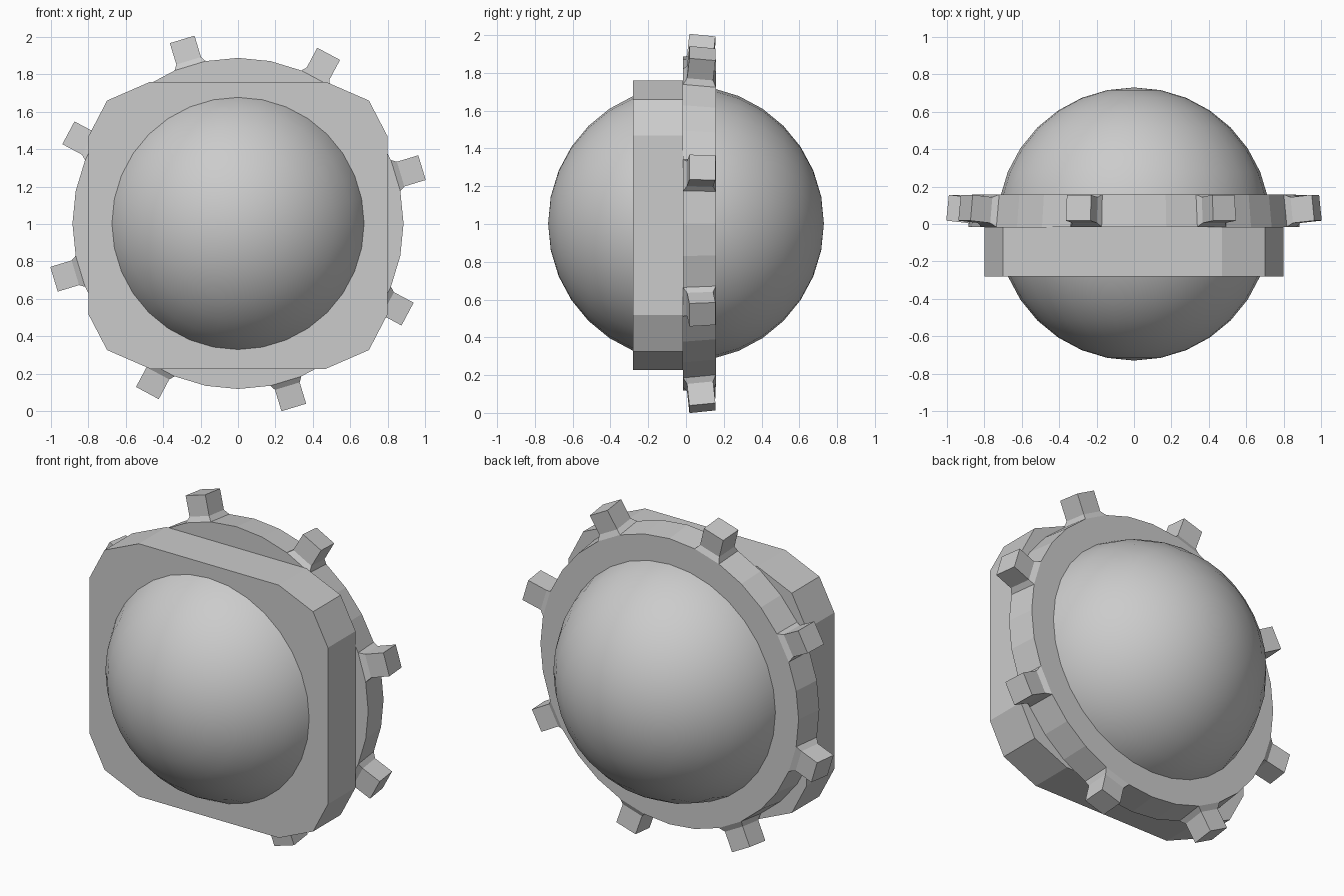
import bpy, bmesh
from math import cos, sin, pi, radians

if "Cube" in bpy.data.objects:
    bpy.data.objects.remove(bpy.data.objects["Cube"])

CENTRE_Z = 1.003


def finish(bm, name):
    bmesh.ops.recalc_face_normals(bm, faces=bm.faces)
    mesh = bpy.data.meshes.new(name)
    bm.to_mesh(mesh)
    bm.free()
    obj = bpy.data.objects.new(name, mesh)
    bpy.context.collection.objects.link(obj)
    return obj


# Central sphere, poles on the front-back axis, smooth shaded
bpy.ops.mesh.primitive_uv_sphere_add(segments=32, ring_count=16, radius=0.73,
                                     location=(0, 0, CENTRE_Z),
                                     rotation=(radians(90), 0, 0))
bpy.context.object.name = "core_sphere"
bpy.ops.object.shade_smooth()

# Front plate: twelve-sided rounded square
bm = bmesh.new()
quarter = [(0.80, 0.475), (0.70, 0.667), (0.47, 0.767)]
outline = (quarter + [(-x, z) for x, z in reversed(quarter)]
           + [(-x, -z) for x, z in quarter]
           + [(x, -z) for x, z in reversed(quarter)])
face = bm.faces.new([bm.verts.new((x, -0.28, z + 0.993)) for x, z in outline])
ext = bmesh.ops.extrude_face_region(bm, geom=[face])
bmesh.ops.translate(bm, vec=(0, 0.265, 0),
                    verts=[v for v in ext["geom"] if isinstance(v, bmesh.types.BMVert)])
finish(bm, "front_plate")

# Slightly tapered ring with 32 sides
bm = bmesh.new()
N = 32
profile = [(0.885, -0.015), (0.867, 0.158), (0.69, 0.158), (0.69, -0.015)]
loops = []
for i in range(N):
    a = 2 * pi * i / N
    loops.append([bm.verts.new((r * cos(a), y, CENTRE_Z + r * sin(a))) for r, y in profile])
rim = []
for i in range(N):
    p, q = loops[i], loops[(i + 1) % N]
    for j in range(4):
        k = (j + 1) % 4
        f = bm.faces.new((p[j], q[j], q[k], p[k]))
        if j == 0 and i % 4 == 1:
            rim.append(f)
bmesh.ops.recalc_face_normals(bm, faces=bm.faces)

# Teeth: every fourth rim face gets a flared base and a square stud
bmesh.ops.inset_individual(bm, faces=rim, thickness=0.025, depth=0.03)
for f in rim:
    n = f.normal.copy()
    new = bmesh.ops.extrude_discrete_faces(bm, faces=[f])["faces"][0]
    bmesh.ops.translate(bm, vec=n * 0.12, verts=new.verts[:])
finish(bm, "toothed_ring")
